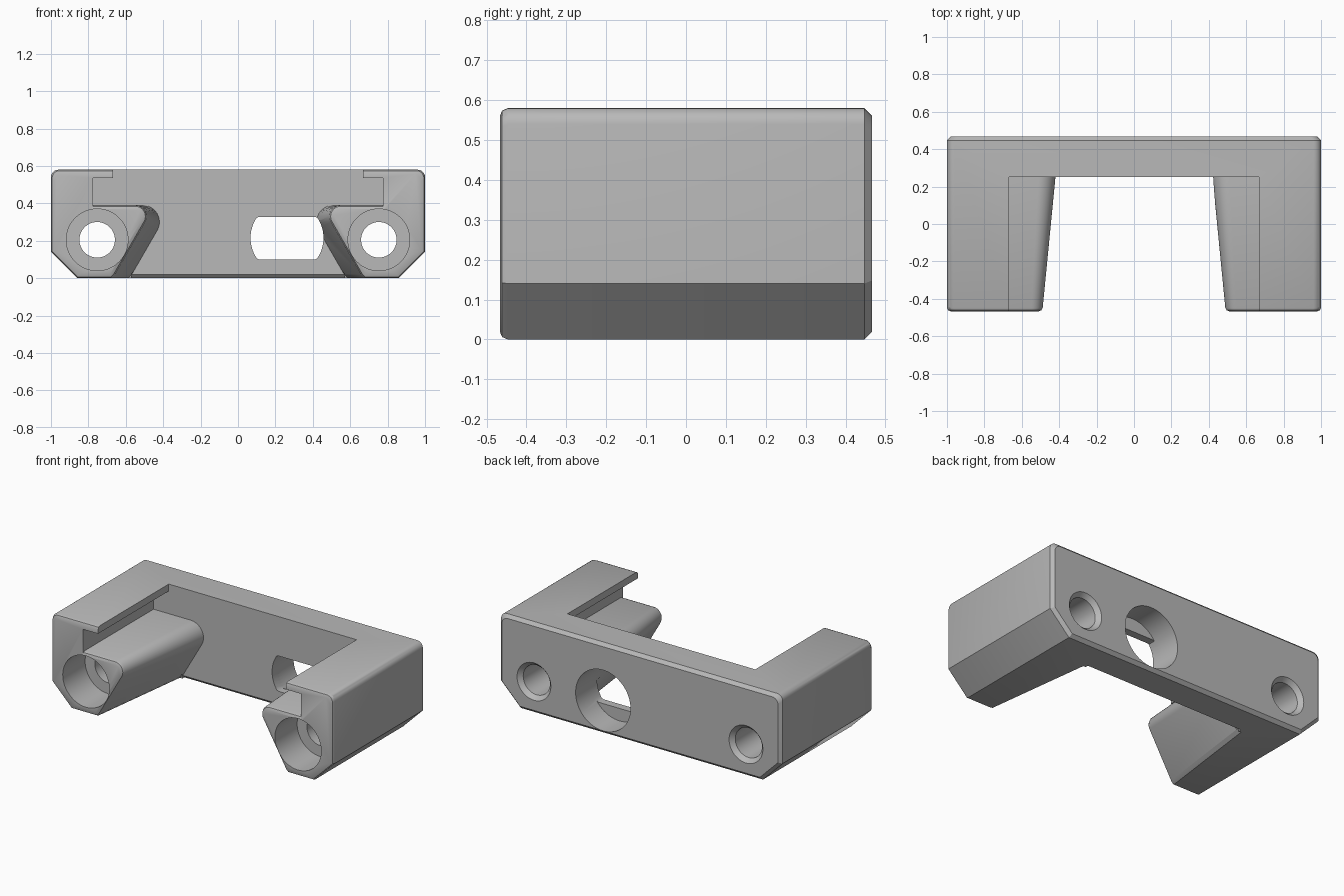
import bpy, bmesh, math

if "Cube" in bpy.data.objects:
    bpy.data.objects.remove(bpy.data.objects["Cube"], do_unlink=True)

FRONT, BACK, WALL, TOP = -0.467, 0.467, 0.25, 0.58

grey = bpy.data.materials.new("light_grey")
grey.use_nodes = True
grey.diffuse_color = (0.48, 0.48, 0.48, 1)
grey.node_tree.nodes["Principled BSDF"].inputs["Base Color"].default_value = grey.diffuse_color


def loft(name, sections):
    """Solid through (y, [(x, z), ...]) sections with equal point counts."""
    bm = bmesh.new()
    rings = [[bm.verts.new((x, y, z)) for x, z in pts] for y, pts in sections]
    for a, b in zip(rings, rings[1:]):
        for i in range(len(a)):
            j = (i + 1) % len(a)
            bm.faces.new((a[i], a[j], b[j], b[i]))
    bm.faces.new(rings[0])
    bm.faces.new(rings[-1][::-1])
    bmesh.ops.recalc_face_normals(bm, faces=bm.faces)
    mesh = bpy.data.meshes.new(name)
    bm.to_mesh(mesh)
    bm.free()
    mesh.materials.append(grey)
    obj = bpy.data.objects.new(name, mesh)
    bpy.context.collection.objects.link(obj)
    return obj


def arc(cx, cz, r, start, end, steps):
    angles = [math.radians(start + (end - start) * i / steps) for i in range(steps + 1)]
    return [(cx + r * math.cos(a), cz + r * math.sin(a)) for a in angles]


def mirrored(half):
    return half + [(-x, z) for x, z in reversed(half)]


def circle(cx, cz, r):
    return arc(cx, cz, r, 0, 360, 64)[:-1]


# Body: chamfered base corners, rounded top corners, inset at both ends
def body_outline(d):
    r = 0.04
    half = [(0.86 - d * 0.4, d), (1 - d, 0.14 + d * 0.4)]
    half += arc(1 - d - r, TOP - d - r, r, 0, 90, 6)
    return mirrored(half)


# Pocket: open top, undercut rails and the sloping inner sides of the bosses
def pocket_outline(y, d):
    t = max(0, (y - FRONT) / (WALL - FRONT))
    r, cx = 0.06 + 0.03 * t, 0.55 - 0.04 * t
    half = [(0.667, 0.8), (0.667, 0.535), (0.775, 0.535), (0.775, 0.39 - d)]
    half += arc(cx, 0.39 - r, r - d, 90, 210, 12)
    x, z = half[-1]
    x += (z - 0.02) * math.tan(math.radians(30))
    half += [(x, 0.02), (x + 0.02, 0), (x + 0.02, -0.1)]
    return mirrored(half)


edge = [(FRONT, 0.02), (FRONT + 0.006, 0.006), (FRONT + 0.02, 0)]
body = loft("bracket_body", [(y, body_outline(d)) for y, d in
                             edge + [(BACK - 0.02, 0), (BACK, 0.02)]])
cutters = [loft("pocket_cutter", [(y, pocket_outline(y, d)) for y, d in
                                  [(FRONT - 0.05, 0.02)] + edge + [(WALL, 0)]])]

# Chamfer under the pocket wall
wedge = [(WALL - 0.02, 0.04), (WALL + 0.04, -0.02)]
cutters.append(loft("wall_chamfer_cutter", [
    (y, [(-0.57, -0.02), (0.57, -0.02), (0.57, z), (-0.57, z)])
    for y, z in [(WALL - 0.02, 0.04), (WALL + 0.039, -0.019)]]))

# Counterbored screw holes with a countersink at the back
for side in (-1, 1):
    steps = [(FRONT - 0.05, 0.165), (-0.24, 0.165), (-0.24, 0.095),
             (BACK - 0.027, 0.095), (BACK, 0.12), (BACK + 0.02, 0.138)]
    cutters.append(loft("screw_hole_cutter", [
        (y, circle(side * 0.753, 0.205, r)) for y, r in steps]))

# Round connector recess in the back, flat-sided opening through the front
hole = circle(0.262, 0.215, 0.195)
slot = [(x, min(max(z, 0.1), 0.327)) for x, z in hole]
cutters.append(loft("recess_cutter", [(0.3, hole), (BACK + 0.05, hole)]))
cutters.append(loft("opening_cutter", [(FRONT - 0.05, slot), (0.35, slot)]))

# Carve the body, then discard the cutters
bpy.context.view_layer.objects.active = body
for cutter in cutters:
    mod = body.modifiers.new(cutter.name, "BOOLEAN")
    mod.operation = "DIFFERENCE"
    mod.solver = "EXACT"
    mod.object = cutter
    bpy.ops.object.modifier_apply(modifier=mod.name)
    bpy.data.objects.remove(cutter, do_unlink=True)

bpy.ops.object.select_all(action="DESELECT")
body.select_set(True)
bpy.ops.object.shade_smooth_by_angle(angle=math.radians(30))
